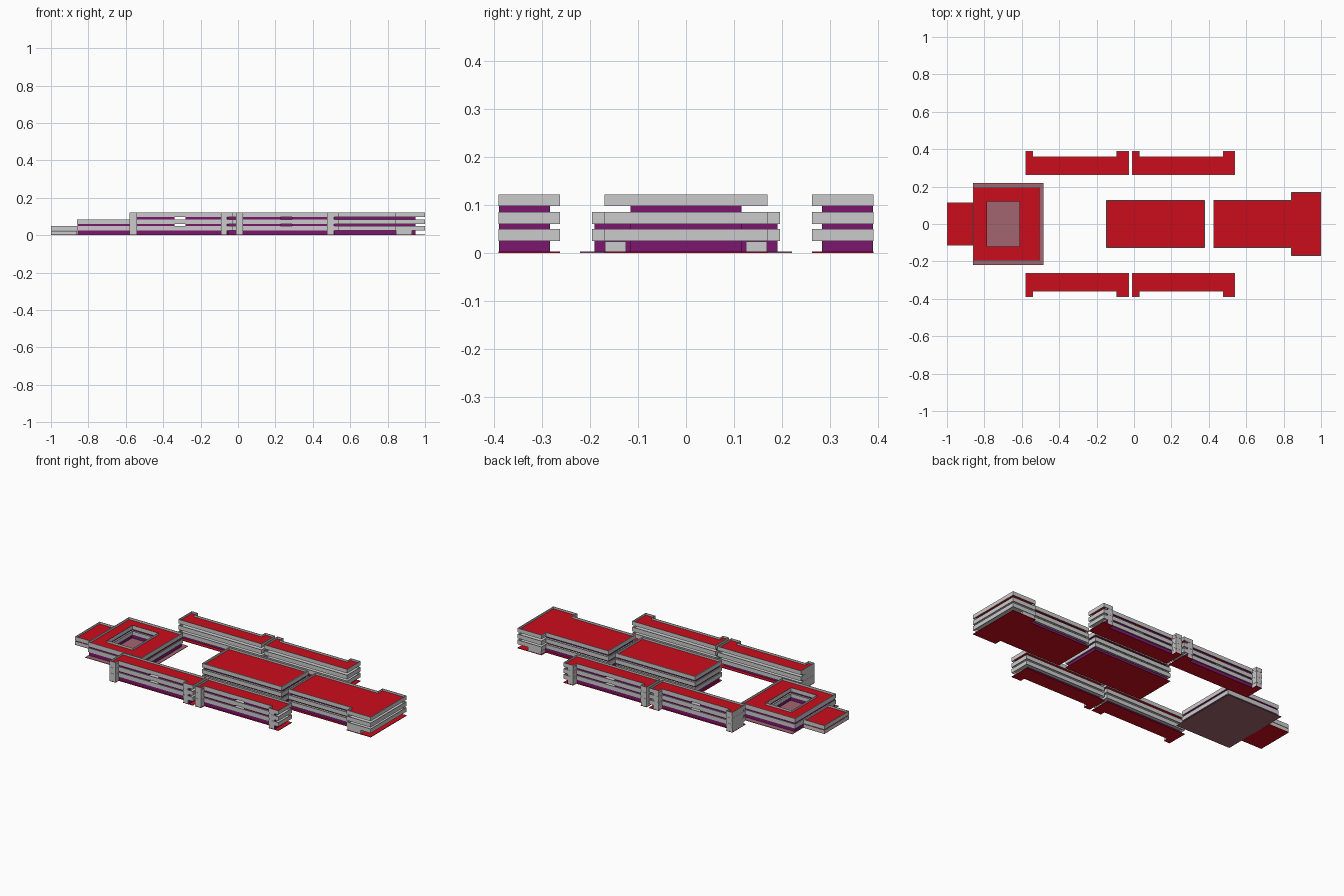
import bpy, bmesh

if "Cube" in bpy.data.objects:
    bpy.data.objects.remove(bpy.data.objects["Cube"])


def material(name, rgb):
    m = bpy.data.materials.new(name)
    m.diffuse_color = (*rgb, 1)
    m.use_nodes = True
    m.node_tree.nodes["Principled BSDF"].inputs["Base Color"].default_value = m.diffuse_color
    return m


RED = material("roof_red", (0.60, 0.004, 0.012))
PURPLE = material("glass_purple", (0.20, 0.008, 0.16))
PINK = material("paving_pink", (0.36, 0.13, 0.16))

BANDS = [(0.025, 0.05), (0.06, 0.085), (0.097, 0.121)]
GAPS = [(0.003, 0.025), (0.05, 0.06), (0.085, 0.097)]


def finish(bm, name, mat=None):
    bmesh.ops.recalc_face_normals(bm, faces=bm.faces)
    me = bpy.data.meshes.new(name)
    bm.to_mesh(me)
    bm.free()
    ob = bpy.data.objects.new(name, me)
    bpy.context.collection.objects.link(ob)
    if mat:
        me.materials.append(mat)
    return ob


def rect(x0, x1, y0, y1):
    return [(x0, y0), (x1, y0), (x1, y1), (x0, y1)]


def flip(outline, s):
    return [(x, y * s) for x, y in outline]


def walls(name, outline, z0, z1, mat=None, thick=0.0):
    """Upright wall strip around a closed outline."""
    bm = bmesh.new()
    lo = [bm.verts.new((x, y, z0)) for x, y in outline]
    hi = [bm.verts.new((x, y, z1)) for x, y in outline]
    n = len(outline)
    for i in range(n):
        j = (i + 1) % n
        bm.faces.new((lo[i], lo[j], hi[j], hi[i]))
    ob = finish(bm, name, mat)
    if thick:
        mod = ob.modifiers.new("thickness", "SOLIDIFY")
        mod.thickness = thick
        mod.use_even_offset = True
    return ob


def prism(name, outline, z0, z1, mat=None):
    """Solid slab or block with the given plan."""
    bm = bmesh.new()
    f = bm.faces.new([bm.verts.new((x, y, z0)) for x, y in outline])
    ext = bmesh.ops.extrude_face_region(bm, geom=[f], use_keep_orig=True)
    for v in ext["geom"]:
        if isinstance(v, bmesh.types.BMVert):
            v.co.z = z1
    return finish(bm, name, mat)


def ring(name, outer, inner, z, mat=None):
    """Flat floor with a rectangular opening."""
    bm = bmesh.new()
    a = [bm.verts.new((x, y, z)) for x, y in outer]
    b = [bm.verts.new((x, y, z)) for x, y in inner]
    for i in range(4):
        j = (i + 1) % 4
        bm.faces.new((a[i], a[j], b[j], b[i]))
    return finish(bm, name, mat)


def storeys(name, outline, thick):
    """Three parapet bands, each with a floor at mid height; the last is the roof."""
    for k, (z0, z1) in enumerate(BANDS):
        walls(f"{name}_band_{k+1}", outline, z0, z1, thick=thick)
        mid = (z0 + z1) / 2
        top = k == len(BANDS) - 1
        prism(f"{name}_{'roof' if top else 'floor'}_{k+1}", outline_in(outline),
              mid - 0.001, mid + 0.001, RED if top else None)


def outline_in(outline):
    # Pull a plan in slightly so floors stay inside the bands
    cx = sum(p[0] for p in outline) / len(outline)
    cy = sum(p[1] for p in outline) / len(outline)
    return [(cx + (x - cx) * 0.998, cy + (y - cy) * 0.998) for x, y in outline]


# Four side wings: two in a row, mirrored front to back
for s, side in ((-1, "front"), (1, "rear")):
    for x0, end in ((-0.58, "left"), (-0.012, "right")):
        n = f"{side}_{end}_wing"
        x1 = x0 + 0.553
        plan = [(x0, 0.262), (x1, 0.262), (x1, 0.39), (x1 - 0.065, 0.39),
                (x1 - 0.065, 0.36), (x0 + 0.04, 0.36), (x0 + 0.04, 0.39), (x0, 0.39)]
        plan = flip(plan, s)
        prism(n + "_base", plan, 0, 0.003, RED)
        storeys(n, plan, 0.003)
        for k, (z0, z1) in enumerate(GAPS):
            # Upper storeys leave a see-through passage mid-wing
            cuts = [(x0 + 0.002, x1 - 0.026)] if k == 0 else [
                (x0 + 0.002, x0 + 0.24), (x0 + 0.30, x1 - 0.026)]
            for a, b in cuts:
                walls(n + "_glass", flip(rect(a, b, 0.284, 0.354), s), z0, z1, PURPLE)
            walls(n + "_end_glass", flip(rect(x1 - 0.03, x1 - 0.025, 0.284, 0.388), s),
                  z0, z1, PURPLE)
        # Full-height grey piers and the closed outer end
        prism(n + "_pier_a", flip(rect(x0 + 0.001, x0 + 0.039, 0.345, 0.389), s), 0.003, 0.12 - 0.012)
        prism(n + "_pier_b", flip(rect(x1 - 0.064, x1 - 0.031, 0.345, 0.389), s), 0.003, 0.12 - 0.012)
        prism(n + "_end_wall", flip(rect(x0 + 0.0005, x0 + 0.006, 0.283, 0.389), s), 0.003, 0.108)

# Central hall
hall = rect(-0.15, 0.38, -0.128, 0.128)
prism("hall_base", hall, 0, 0.003, RED)
storeys("hall", hall, 0.006)

# End hall with a wide head
head = [(0.425, -0.128), (0.84, -0.128), (0.84, -0.17), (1.0, -0.17),
        (1.0, 0.17), (0.84, 0.17), (0.84, 0.128), (0.425, 0.128)]
prism("end_hall_base", head, 0, 0.003, RED)
storeys("end_hall", head, 0.004)
for z0, z1 in GAPS:
    walls("hall_glass", rect(-0.142, 0.372, -0.115, 0.115), z0, z1, PURPLE)
    walls("end_hall_glass", rect(0.433, 0.95, -0.115, 0.115), z0, z1, PURPLE)
for s in (-1, 1):
    prism("end_hall_side_block", flip(rect(0.845, 0.93, 0.125, 0.168), s), 0.003, 0.024)

# Courtyard building: two storeys around an open court
outer = rect(-0.86, -0.503, -0.195, 0.195)
court = rect(-0.785, -0.613, -0.12, 0.12)
prism("courtyard_paving", rect(-0.86, -0.485, -0.22, 0.22), 0, 0.003, PINK)
for k, (z0, z1) in enumerate(BANDS[:2]):
    walls(f"courtyard_outer_band_{k+1}", outer, z0, z1, thick=0.003)
    walls(f"courtyard_inner_band_{k+1}", court, z0, z1)
    ring("courtyard_roof" if k else "courtyard_floor", outer, court,
         (z0 + z1) / 2, RED if k else None)
    walls("courtyard_outer_glass", rect(-0.857, -0.508, -0.19, 0.19), *GAPS[k], PURPLE)
    walls("courtyard_inner_glass", rect(-0.793, -0.605, -0.128, 0.128), *GAPS[k], PURPLE)

# Low entrance block
entry = rect(-1.0, -0.8605, -0.116, 0.116)
prism("entrance_base", entry, 0, 0.003, RED)
walls("entrance_lower_wall", entry, 0.003, 0.023)
walls("entrance_parapet", entry, 0.025, 0.05, thick=0.003)
prism("entrance_roof", outline_in(entry), 0.0365, 0.0385, RED)
